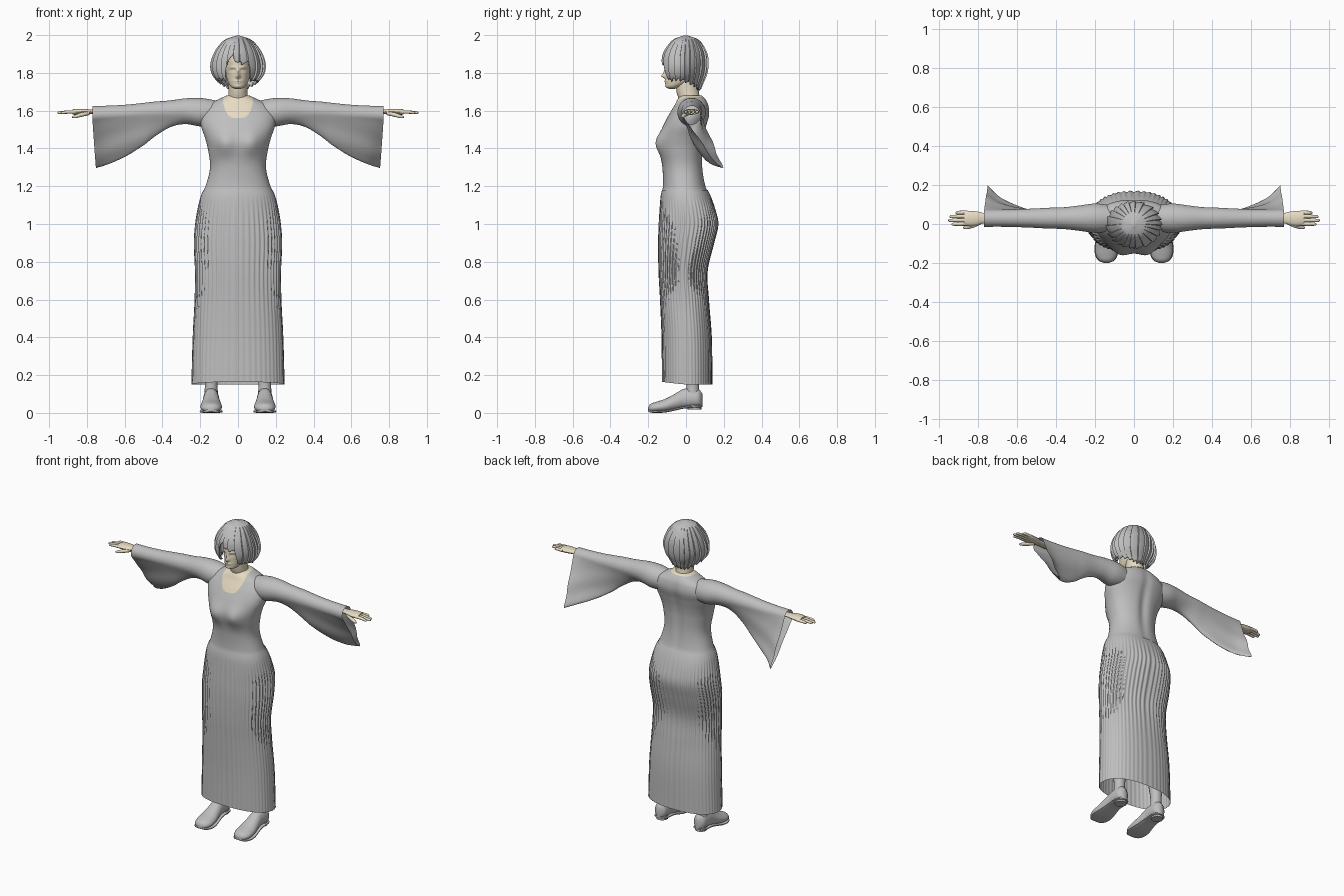
import bpy, bmesh, math
from math import sin, cos, pi, exp, tau
from mathutils import Vector

if "Cube" in bpy.data.objects:
    bpy.data.objects.remove(bpy.data.objects["Cube"])


def material(name, rgb):
    m = bpy.data.materials.new(name)
    m.use_nodes = True
    m.diffuse_color = (*rgb, 1)
    m.node_tree.nodes["Principled BSDF"].inputs["Base Color"].default_value = (*rgb, 1)
    return m


GREY = material("soft_grey", (0.52, 0.52, 0.52))
SKIN = material("pale_skin", (0.81, 0.72, 0.55))


def table(rows, t):
    """Smoothly interpolate a profile table at key t (first column)."""
    i = 0
    while i < len(rows) - 2 and t > rows[i + 1][0]:
        i += 1
    p, q = rows[i], rows[i + 1]
    o, r = rows[max(i - 1, 0)], rows[min(i + 2, len(rows) - 1)]
    h = q[0] - p[0]
    u = min(max((t - p[0]) / h, 0), 1)
    out = []
    for k in range(1, len(p)):
        m0 = (q[k] - o[k]) / (q[0] - o[0]) * h
        m1 = (r[k] - p[k]) / (r[0] - p[0]) * h
        out.append(p[k] + u * m0 + u * u * (3 * (q[k] - p[k]) - 2 * m0 - m1)
                   + u ** 3 * (m0 + m1 - 2 * (q[k] - p[k])))
    return out


def span(a, b, n):
    return [a + (b - a) * i / n for i in range(n + 1)]


def loft(name, rings, mats, caps=(False, False), angle=50, rule=None):
    """Skin a list of closed point rings into one smooth object."""
    bm = bmesh.new()
    rows = [[bm.verts.new(p) for p in ring] for ring in rings]
    n = len(rows[0])
    for a, b in zip(rows, rows[1:]):
        for j in range(n):
            k = (j + 1) % n
            bm.faces.new((a[j], a[k], b[k], b[j]))
    if caps[0]:
        bm.faces.new(rows[0][::-1])
    if caps[1]:
        bm.faces.new(rows[-1])
    bmesh.ops.recalc_face_normals(bm, faces=bm.faces)
    if rule:
        for f in bm.faces:
            f.material_index = rule(f.calc_center_median())
    me = bpy.data.meshes.new(name)
    bm.to_mesh(me)
    bm.free()
    for m in mats:
        me.materials.append(m)
    ob = bpy.data.objects.new(name, me)
    bpy.context.collection.objects.link(ob)
    bpy.ops.object.select_all(action="DESELECT")
    bpy.context.view_layer.objects.active = ob
    ob.select_set(True)
    bpy.ops.object.shade_smooth_by_angle(angle=math.radians(angle))
    return ob


def power(v, e):
    return math.copysign(abs(v) ** (2 / e), v)


def body_rings(rows, zs, n, e=2.0, tweak=None):
    """Horizontal oval rings from rows of (z, half width, front y, back y)."""
    rings = []
    for z in zs:
        w, f, b = table(rows, z)
        ring = []
        for j in range(n):
            a = tau * j / n
            p = Vector((w * power(cos(a), e), (f + b) / 2 + (b - f) / 2 * power(sin(a), e), z))
            ring.append(tweak(p, a) if tweak else p)
        rings.append(ring)
    return rings


def bump(p, x, z, rx, rz):
    return exp(-((p.x - x) / rx) ** 2 - ((p.z - z) / rz) ** 2)


# Bodice with bust and a scooped neckline
BODICE = [(1.1, .205, -.138, .145), (1.15, .195, -.133, .128), (1.2, .172, -.122, .105),
          (1.3, .148, -.125, .09), (1.4, .16, -.138, .09), (1.46, .176, -.138, .097),
          (1.52, .196, -.12, .11), (1.58, .2, -.09, .125), (1.63, .165, -.06, .12),
          (1.66, .105, -.045, .105), (1.68, .06, -.03, .085)]


def bust(p, a):
    if p.y < 0:
        for s in (-1, 1):
            p.y -= .03 * bump(p, s * .075, 1.425, .06, .06) * -min(sin(a), 0)
    else:
        p.y -= .012 * bump(p, 0, 1.42, .03, .2)
    return p


def neckline(c):
    scoop = 1.562 + .08 * (abs(c.x) / .078) ** 4
    return 1 if c.z > 1.672 or (c.z > scoop and abs(c.x) < .078 and c.y < .03) else 0


loft("dress_bodice", body_rings(BODICE, span(1.1, 1.5, 40) + span(1.505, 1.68, 50), 192, 2.2, bust),
     [GREY, SKIN], (False, True), 70, neckline)

# Pleated skirt, open at the hem; pleats are deepest over the hips
SKIRT = [(.15, .247, -.128, .14), (.4, .24, -.13, .137), (.6, .23, -.138, .122),
         (.75, .228, -.146, .115), (.9, .234, -.148, .15), (1.0, .227, -.145, .172),
         (1.08, .214, -.14, .155), (1.15, .196, -.134, .13), (1.2, .172, -.122, .105)]
PLEATS = 50


def pleat(p, a):
    fade = min(max((1.16 - p.z) / .14, 0), 1)
    hip = min(max((p.z - .5) / .25, 0), 1)
    side = 1 if sin(a) > 0 else min(1, .2 + abs(cos(a)))
    depth = fade * (.0025 + .0045 * hip * side)
    k = 1 - depth * (1 - cos(a * PLEATS)) / 2 / max(p.xy.length, .1)
    p.z += .014 * max(-sin(a), 0) * max(.3 - p.z, 0) / .15
    return Vector((p.x * k, p.y * k, p.z))


loft("pleated_skirt", body_rings(SKIRT, span(.15, 1.18, 50), PLEATS * 6, 2.3, pleat), [GREY], angle=80)

# Neck and head
NECK = [(1.56, .06, -.06, .08), (1.64, .056, -.035, .078), (1.7, .05, -.05, .068), (1.8, .05, -.06, .06)]
loft("neck", body_rings(NECK, span(1.56, 1.8, 16), 40), [SKIN])
HEAD = [(1.715, .014, -.088, -.06), (1.724, .034, -.104, -.03), (1.75, .052, -.107, .03),
        (1.785, .062, -.107, .07), (1.83, .068, -.11, .085), (1.88, .068, -.108, .085),
        (1.94, .048, -.075, .06), (1.965, .015, -.03, .02)]


def features(p, a):
    if p.y < -.03:
        p.y -= .02 * bump(p, 0, 1.782, .011, .012) + .01 * bump(p, 0, 1.803, .009, .02)
        p.y -= .007 * bump(p, 0, 1.757, .02, .005) + .005 * bump(p, 0, 1.747, .016, .005)
        p.y -= .004 * bump(p, 0, 1.728, .016, .01)
        for s in (-1, 1):
            p.y += .008 * bump(p, s * .028, 1.812, .016, .009)
            p.y -= .005 * bump(p, s * .028, 1.81, .009, .005) + .004 * bump(p, s * .03, 1.83, .018, .006)
    return p


loft("head", body_rings(HEAD, span(1.715, 1.965, 70), 96, 2, features), [SKIN], (True, True))

# Bobbed hair made of overlapping locks, open over the face
LOCKS, SEGS = 22, 264
HAIR = [(1.70, .075, -.06, .075), (1.75, .108, -.105, .095), (1.79, .138, -.124, .112),
        (1.84, .148, -.13, .12), (1.9, .131, -.124, .115), (1.95, .098, -.094, .09),
        (1.98, .062, -.062, .06), (1.998, .006, -.012, .008)]


def hair_bottom(a):
    front = math.degrees(math.acos(max(-1, min(1, -sin(a)))))
    side = 1 if cos(a) > 0 else -1
    fringe = 1.843 + .035 * exp(-((front * side + 14) / 9) ** 2)
    jag = .02 * ((a * LOCKS / tau) % 1)
    u = min(max((front - 24) / 9, 0), 1)
    back = min(max((front - 80) / 70, 0), 1)
    return fringe * (1 - u) + (1.752 - .045 * back) * u + jag


hair_rings = []
for t in span(0, 1, 36):
    ring = []
    for j in range(SEGS):
        a = tau * j / SEGS
        z = 1.998 + (hair_bottom(a) - 1.998) * t ** 1.4
        w, f, b = table(HAIR, z)
        lock = 1 - .09 * ((a * LOCKS / tau + .3 * sin(3 * a)) % 1) * min(.3 + t * 2, 1)
        ring.append((w * cos(a) * lock, (f + b) / 2 + (b - f) / 2 * sin(a) * lock, z))
    hair_rings.append(ring)
hair = loft("bobbed_hair", hair_rings, [GREY], (True, False), 50)
shell = hair.modifiers.new("thickness", "SOLIDIFY")
shell.thickness = .008

# Bell sleeves: x, centre z, radius, then how far the cuff hangs back and down
SLEEVE = [(.06, 1.585, .05, 0, 0), (.12, 1.588, .066, 0, 0), (.2, 1.592, .075, 0, 0),
          (.28, 1.6, .065, 0, .006), (.36, 1.598, .056, 0, .03), (.45, 1.594, .053, .008, .085),
          (.5, 1.591, .05, .016, .125), (.6, 1.585, .046, .045, .185),
          (.7, 1.582, .044, .085, .225), (.77, 1.58, .045, .138, .245)]


def sleeve_rings(s):
    rings = []
    for x in span(.06, .77, 48):
        zc, r, back, down = table(SLEEVE, x)
        tail = Vector((0, back, -down))
        droop = Vector((0, back, -down - .01)).normalized()
        ring = []
        for j in range(64):
            u = Vector((0, cos(tau * j / 64), sin(tau * j / 64)))
            pull = max(u.dot(droop), 0) ** 4
            p = Vector((x, .03, zc)) + u * r + tail * pull
            p.y += .03 * down * sin(p.z * 45 + x * 16) * pull
            p.x -= .018 * pull * max(x - .6, 0) / .17
            ring.append((p.x * s, p.y, p.z))
        rings.append(ring)
    return rings


def limb(name, points, mat, flat=1.0, s=1):
    """Rounded tube through rows of (x, y, z, radius), flattened in z."""
    rings = []
    start, end = Vector(points[0][:3]), Vector(points[-1][:3])
    d = (end - start).normalized()
    side = d.cross(Vector((0, 0, 1) if abs(d.z) < .8 else (0, 1, 0))).normalized()
    up = side.cross(d)
    rows = [(i, *p) for i, p in enumerate(points)]
    for t in span(0, len(points) - 1, 4 * (len(points) - 1)):
        x, y, z, r = table(rows, t)
        c = Vector((x, y, z))
        ring = [c + side * r * cos(tau * j / 16) + up * r * flat * sin(tau * j / 16) for j in range(16)]
        rings.append([(p.x * s, p.y, p.z) for p in ring])
    return loft(name, rings, [mat], (True, True))


# Shoe rows run from toe to heel: y, half width, sole z, top z
SHOE = [(-.2, .012, .012, .03), (-.19, .036, .006, .046), (-.16, .054, .004, .058),
        (-.11, .056, .006, .074), (-.06, .048, .016, .1), (-.015, .042, .026, .126),
        (.03, .042, .03, .13), (.07, .036, .032, .124), (.087, .012, .036, .1)]


def shoe_rings(s, e, low=0.0, thick=None, grow=1.0):
    rings = []
    for y in span(SHOE[0][0], SHOE[-1][0], 36):
        w, b, t = table(SHOE, y)
        b -= low
        t = b + thick if thick else t
        ring = []
        for j in range(32):
            a = tau * j / 32
            h = power(sin(a), e)
            x = w * grow * power(cos(a), e) * (1 - (0 if thick else .2 * max(h, 0)))
            ring.append((s * (.142 + x), y, (b + t) / 2 + (t - b) / 2 * h))
        rings.append(ring)
    return rings


# Sleeves, hands, legs and shoes, one set per side
for s, label in ((1, "left"), (-1, "right")):
    loft(label + "_bell_sleeve", sleeve_rings(s), [GREY], angle=70)
    limb(label + "_palm", [(.68, .03, 1.592, .028), (.77, .03, 1.594, .027), (.8, .029, 1.595, .034),
                           (.84, .028, 1.594, .04), (.875, .03, 1.593, .036)], SKIN, .4, s)
    for i, tip in enumerate((.938, .955, .948, .918)):
        y = .001 + .0195 * i
        limb(f"{label}_finger_{i + 1}", [(.855, y, 1.593, .01), (.9, y - .001, 1.593, .0095),
                                        (tip - .008, y - .002, 1.589, .0075), (tip, y - .002, 1.588, .003)],
             SKIN, .9, s)
    limb(label + "_thumb", [(.79, .012, 1.588, .013), (.83, -.008, 1.578, .012),
                            (.865, -.018, 1.568, .009), (.878, -.02, 1.565, .003)], SKIN, .9, s)
    limb(label + "_leg", [(.142, .035, .1, .036), (.142, .035, .17, .034), (.14, .03, .32, .05),
                          (.13, .01, .6, .06)], GREY, 1, s)
    loft(label + "_shoe", shoe_rings(s, 2.4), [GREY], (True, True))
    loft(label + "_shoe_sole", shoe_rings(s, 4, .004, .012, 1.07), [GREY], (True, True))
    limb(label + "_shoe_heel", [(.142, .045, .018, .036), (.142, .045, .045, .036)], GREY, 1, s)
